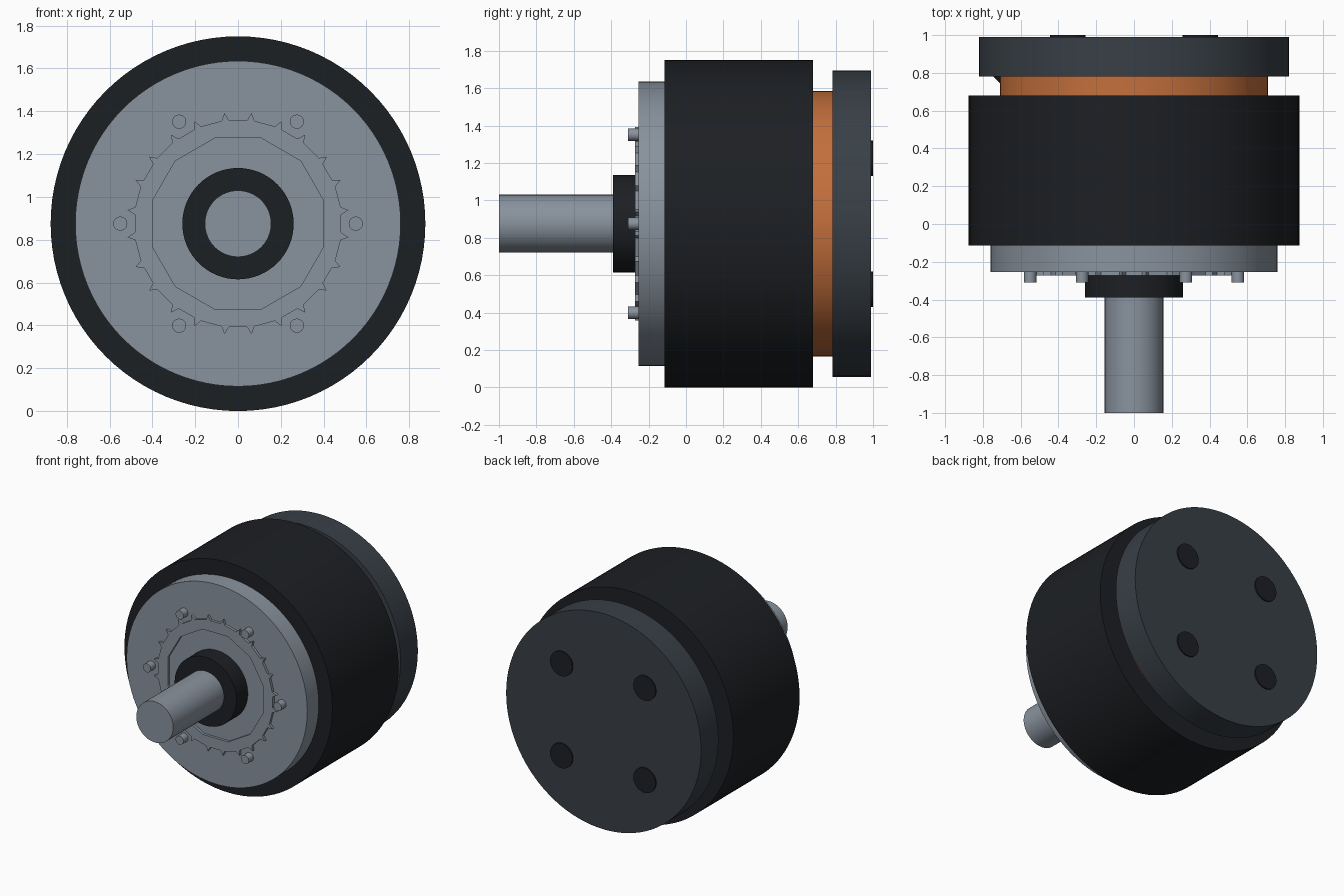
import bpy, bmesh, math
from mathutils import Vector

if "Cube" in bpy.data.objects:
    bpy.data.objects.remove(bpy.data.objects["Cube"])

CZ = 0.875  # height of the motor axis


def material(name, rgb):
    m = bpy.data.materials.new(name)
    m.diffuse_color = (*rgb, 1)
    m.use_nodes = True
    m.node_tree.nodes["Principled BSDF"].inputs["Base Color"].default_value = m.diffuse_color
    return m


BLACK = material("black", (0.012, 0.014, 0.017))
DARK = material("dark_grey", (0.04, 0.05, 0.062))
COPPER = material("copper", (0.55, 0.16, 0.045))
STEEL = material("steel", (0.25, 0.29, 0.34))


def finish(ob, mat, smooth=True):
    ob.data.materials.append(mat)
    if smooth:
        bpy.ops.object.select_all(action='DESELECT')
        ob.select_set(True)
        bpy.context.view_layer.objects.active = ob
        bpy.ops.object.shade_smooth_by_angle(angle=math.radians(30))
    return ob


def rod(name, r, p0, p1, mat, n=64):
    """Cylinder between two points given relative to the motor axis."""
    p0, p1 = Vector(p0), Vector(p1)
    d = p1 - p0
    bpy.ops.mesh.primitive_cylinder_add(
        vertices=n, radius=r, depth=d.length,
        location=(p0 + p1) / 2 + Vector((0, 0, CZ)),
        rotation=d.to_track_quat('Z', 'Y').to_euler())
    ob = bpy.context.object
    ob.name = name
    return finish(ob, mat)


def disc(name, r, y0, y1, mat, x=0, z=0, n=64):
    return rod(name, r, (x, y0, z), (x, y1, z), mat, n)


# Main stack along the axis
disc("motor_can", 0.875, -0.115, 0.68, BLACK, n=96)
disc("front_plate", 0.76, -0.253, -0.11, STEEL, n=96)
disc("winding", 0.71, 0.67, 0.79, COPPER)
disc("back_plate", 0.82, 0.782, 0.99, DARK, n=96)
disc("bearing_hub", 0.26, -0.39, -0.24, BLACK)
disc("shaft", 0.155, -1.0, -0.38, STEEL)

# Toothed ring with a twelve-sided opening
tooth = [(-9, 0.486), (-7, 0.52), (-5, 0.484), (5, 0.484), (7, 0.52), (9, 0.486)]
outer = [(30 * k + a, r) for k in range(12) for a, r in tooth]
inner = [(30 * k + a, 0.414) for k in range(12) for a in (-15,) * 3 + (15,) * 3]
bm = bmesh.new()


def point(a, r, y):
    a = math.radians(a)
    return bm.verts.new((r * math.sin(a), y, CZ + r * math.cos(a)))


loops = [[point(a, r, y) for a, r in ring]
         for ring, y in ((outer, -0.25), (outer, -0.273), (inner, -0.273), (inner, -0.25))]
n = len(outer)
for la, lb in zip(loops, loops[1:] + loops[:1]):
    for i in range(n):
        j = (i + 1) % n
        bm.faces.new((la[i], la[j], lb[j], lb[i]))
bmesh.ops.remove_doubles(bm, verts=bm.verts, dist=1e-4)
bmesh.ops.recalc_face_normals(bm, faces=bm.faces)
mesh = bpy.data.meshes.new("toothed_ring")
bm.to_mesh(mesh)
bm.free()
ring = bpy.data.objects.new("toothed_ring", mesh)
bpy.context.collection.objects.link(ring)
finish(ring, STEEL, smooth=False)

# Six front studs
for k in range(6):
    a = math.radians(60 * k)
    disc(f"front_stud_{k + 1}", 0.033, -0.31, -0.24, STEEL,
         0.55 * math.cos(a), 0.55 * math.sin(a), 24)

# Four mounting holes shown as black discs on the back
for x in (-0.35, 0.35):
    for z in (-0.35, 0.35):
        disc(f"mount_hole_{'l' if x < 0 else 'r'}{'b' if z < 0 else 't'}",
             0.094, 0.97, 1.0, BLACK, x, z, 32)

# Short lead wire between winding and back plate
rod("lead_wire", 0.03, (-0.74, 0.817, 0), (-0.62, 0.697, 0), BLACK, 16)
